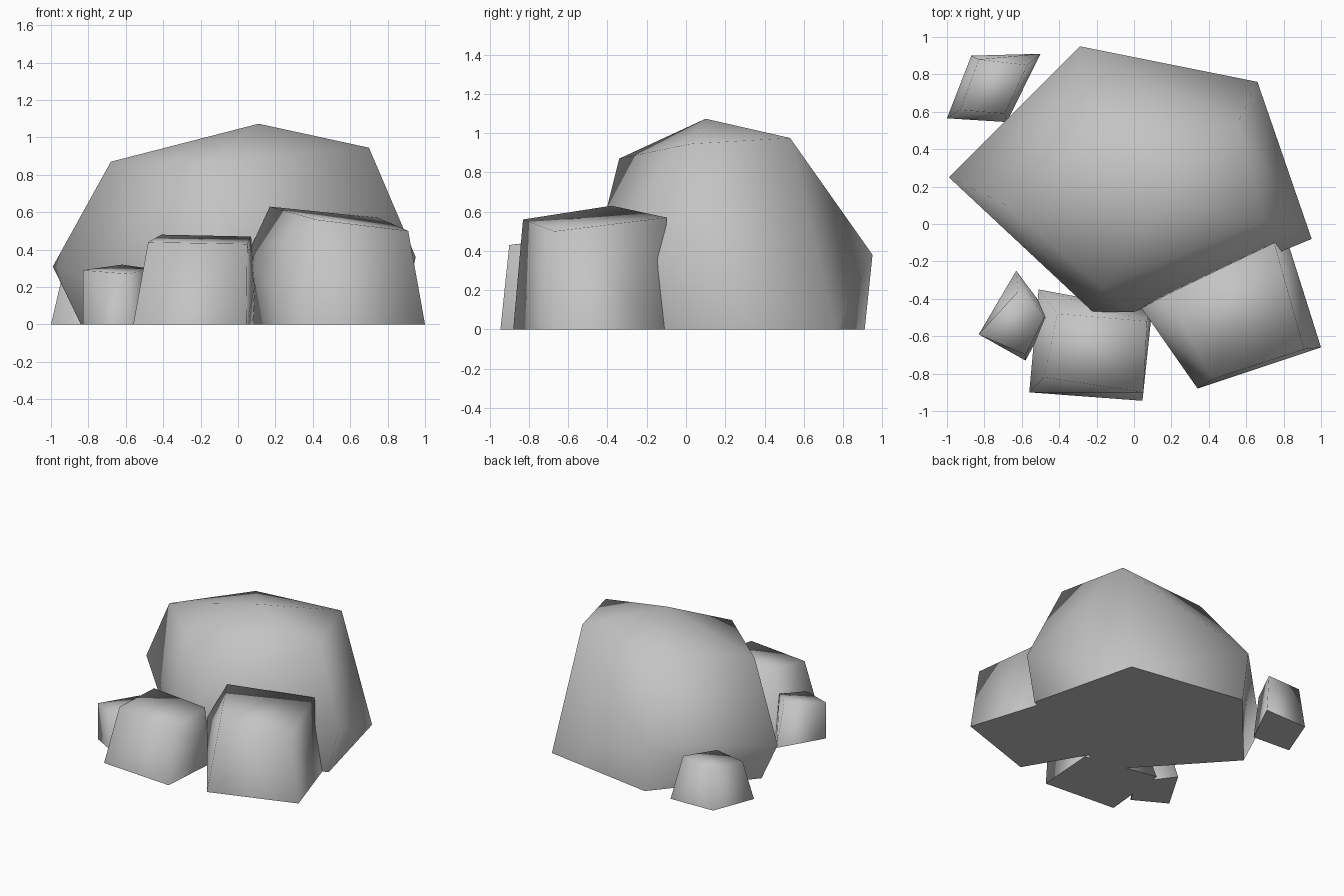
import bpy
import bmesh
from math import radians

cube = bpy.data.objects.get("Cube")
if cube:
    bpy.data.objects.remove(cube, do_unlink=True)

stone = bpy.data.materials.new("stone_grey")
stone.use_nodes = True
grey = (0.55, 0.55, 0.55, 1)
stone.diffuse_color = grey
bsdf = next(n for n in stone.node_tree.nodes if n.type == 'BSDF_PRINCIPLED')
bsdf.inputs["Base Color"].default_value = grey
bsdf.inputs["Roughness"].default_value = 0.9


def rock(name, base, upper):
    """Softly shaded rock: hull of a ground outline and its upper corners."""
    bm = bmesh.new()
    for x, y in base:
        bm.verts.new((x, y, 0))
    for p in upper:
        bm.verts.new(p)
    hull = bmesh.ops.convex_hull(bm, input=bm.verts[:])
    spare = {v for v in hull["geom_interior"] + hull["geom_unused"]
             if isinstance(v, bmesh.types.BMVert)}
    bmesh.ops.delete(bm, geom=list(spare), context='VERTS')
    # merge near-flat triangles back into broad faces
    bmesh.ops.join_triangles(bm, faces=bm.faces[:], angle_face_threshold=radians(25),
                             angle_shape_threshold=radians(80))
    bmesh.ops.recalc_face_normals(bm, faces=bm.faces[:])
    # smooth everywhere, with a crisp edge round the flat underside
    for face in bm.faces:
        face.smooth = True
        if face.normal.z < -0.95:
            for edge in face.edges:
                edge.smooth = any(f.normal.z >= -0.95 for f in edge.link_faces) is False
    mesh = bpy.data.meshes.new(name)
    bm.to_mesh(mesh)
    bm.free()
    mesh.materials.append(stone)
    bpy.context.collection.objects.link(bpy.data.objects.new(name, mesh))


# Main boulder: ground outline, bulging waist, then crown
rock("main_boulder",
     [(-.84, .24), (-.27, .91), (.66, .76), (.87, -.09), (0, -.46), (-.2, -.46)],
     [(-.99, .25, .31), (-.29, .95, .38), (.95, -.08, .36), (0, -.47, .35), (-.22, -.47, .35),
      (-.68, .1, .87), (-.17, -.34, .87), (.7, .02, .945), (.55, .53, .975),
      (-.2, .51, .94), (.11, .1, 1.073)])

# Front boulder on the left
rock("front_left_boulder",
     [(.07, -.42), (.34, -.88), (1, -.66), (.82, -.09)],
     [(.04, -.45, .35), (.17, -.38, .63), (.42, -.83, .56), (.91, -.67, .5), (.75, -.1, .57)])

# Front boulder in the middle
rock("front_middle_boulder",
     [(-.56, -.9), (.045, -.945), (.08, -.46), (-.51, -.35)],
     [(-.48, -.82, .44), (.05, -.9, .43), (.09, -.52, .2), (.07, -.52, .47), (-.41, -.48, .48)])

# Small stones
rock("front_right_stone",
     [(-.83, -.59), (-.58, -.73), (-.45, -.49), (-.63, -.25)],
     [(-.83, -.59, .29), (-.58, -.7, .27), (-.48, -.5, .3), (-.62, -.36, .32)])
rock("back_right_stone",
     [(-1, .565), (-.68, .545), (-.5, .91), (-.87, .9)],
     [(-.93, .61, .3), (-.69, .59, .32), (-.57, .85, .34), (-.83, .88, .31)])
